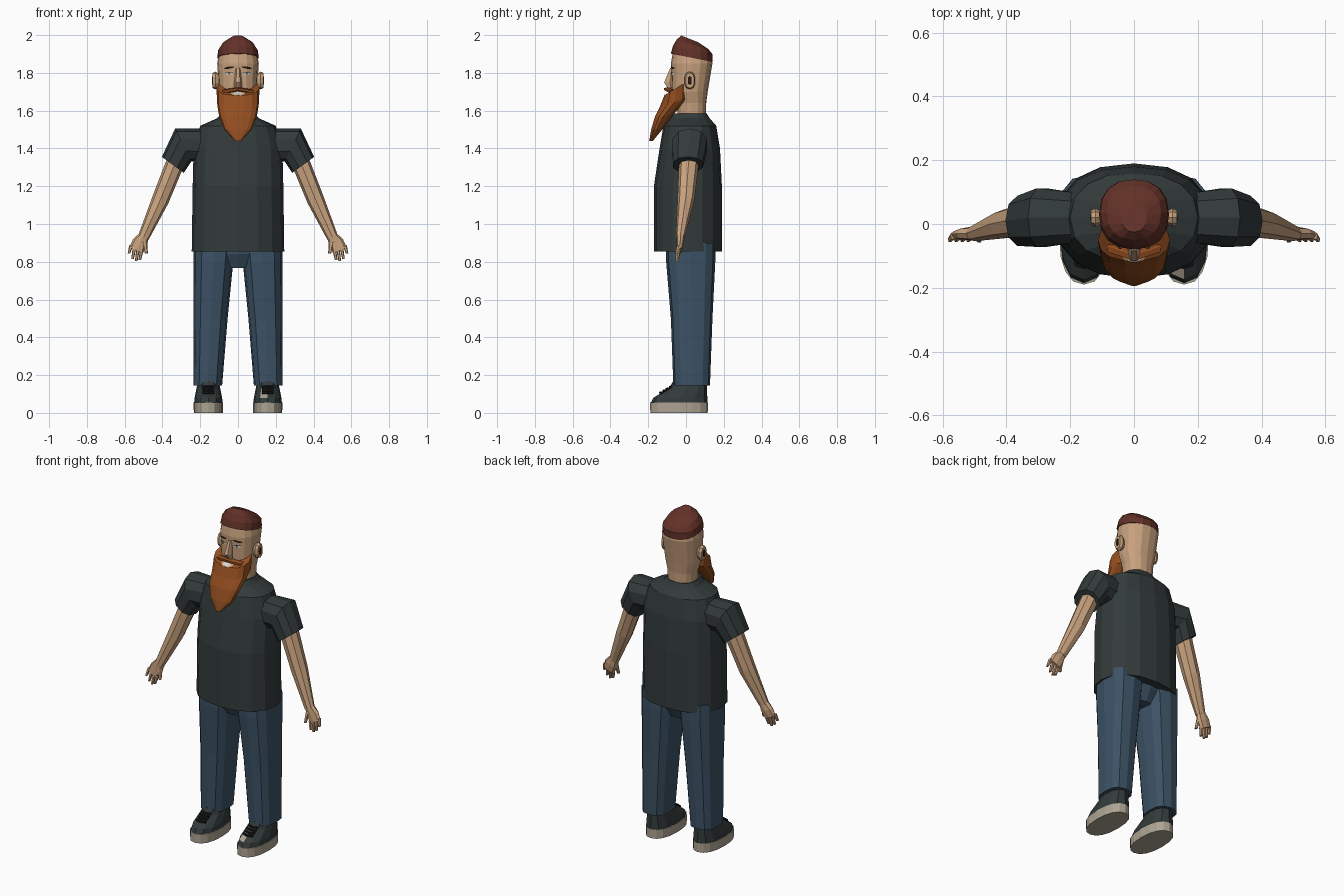
import bpy
import bmesh
from math import sin, cos, tau, radians, copysign
from mathutils import Vector
from mathutils.bvhtree import BVHTree

default_cube = bpy.data.objects.get("Cube")
if default_cube:
    bpy.data.objects.remove(default_cube, do_unlink=True)


def make_material(name, red, green, blue):
    material = bpy.data.materials.new(name)
    material.use_nodes = True
    colour = (red, green, blue, 1)
    material.diffuse_color = colour
    shader = next(node for node in material.node_tree.nodes if node.type == "BSDF_PRINCIPLED")
    shader.inputs["Base Color"].default_value = colour
    return material


skin = make_material("skin", red=.58, green=.36, blue=.21)
hair = make_material("dark red hair", red=.12, green=.03, blue=.02)
ginger = make_material("ginger beard", red=.29, green=.075, blue=.014)
charcoal = make_material("charcoal cloth", red=.033, green=.043, blue=.043)
denim = make_material("blue denim", red=.045, green=.085, blue=.13)
cream = make_material("cream rubber", red=.42, green=.37, blue=.29)
black = make_material("black lace", red=.01, green=.01, blue=.01)
brown = make_material("dark brown", red=.02, green=.01, blue=.006)
white = make_material("off white", red=.7, green=.66, blue=.6)
grey_blue = make_material("grey blue", red=.12, green=.2, blue=.26)


def finish(bm, name, material):
    mesh = bpy.data.meshes.new(name)
    bm.to_mesh(mesh)
    bm.free()
    mesh.materials.append(material)
    obj = bpy.data.objects.new(name, mesh)
    bpy.context.collection.objects.link(obj)
    return obj


def ring(z, wide, deep, x=0, y=.02, roll=0, pitch=0):
    """Cross-section: centre, half sizes, roll in degrees and front-to-back slope."""
    return Vector((x, y, z)), wide, deep, radians(roll), pitch


def loft(name, material, *rings, sides=12, power=2.3, side=1):
    """Skin a run of rounded cross-sections; side -1 builds it on the right."""
    bm = bmesh.new()
    loops = []
    for centre, wide, deep, roll, pitch in rings:
        loop = []
        for step in range(sides):
            angle = tau * step / sides
            across, along = (copysign(abs(wave) ** (2 / power), wave)
                             for wave in (cos(angle), sin(angle)))
            across, along = across * wide, along * deep
            point = centre + Vector((across * cos(roll), along,
                                     across * sin(roll) + along * pitch))
            point.x *= side
            loop.append(bm.verts.new(point))
        loops.append(loop)
    for low, high in zip(loops, loops[1:]):
        for step in range(sides):
            bm.faces.new((low[step - 1], low[step], high[step], high[step - 1]))
    bm.faces.new(loops[0])
    bm.faces.new(loops[-1])
    bmesh.ops.recalc_face_normals(bm, faces=bm.faces)
    return finish(bm, name, material)


def tree_of(obj):
    mesh = obj.data
    return BVHTree.FromPolygons([vert.co for vert in mesh.vertices],
                                [face.vertices[:] for face in mesh.polygons])


def decal(name, material, tree, x, z, wide, high, lift=.004, slant=0):
    """Thin elliptical patch laid onto the front of a surface."""
    bm = bmesh.new()

    def on_surface(across, up):
        point = Vector((x + across, -1, z + up - slant * across))
        point.y = tree.ray_cast(point, Vector((0, 1, 0)))[0].y - lift
        return bm.verts.new(point)

    centre = on_surface(0, 0)
    angles = [tau * step / 10 for step in range(10)]
    rim = [on_surface(wide * cos(angle), high * sin(angle)) for angle in angles]
    for last, following in zip(rim, rim[1:] + rim[:1]):
        bm.faces.new((centre, last, following))
    return finish(bm, name, material)


# Shirt body with shoulders and collar
loft("shirt_body", charcoal,
     ring(z=.855, wide=.245, deep=.18, y=.01),
     ring(z=1.2, wide=.24, deep=.18, y=.01),
     ring(z=1.4, wide=.235, deep=.16),
     ring(z=1.52, wide=.2, deep=.14),
     ring(z=1.56, wide=.11, deep=.105),
     ring(z=1.585, wide=.09, deep=.09), sides=16)

# Neck, head and hair
head = loft("head", skin,
            ring(z=1.55, wide=.08, deep=.075, y=.03),
            ring(z=1.64, wide=.085, deep=.077, y=.03),
            ring(z=1.7, wide=.1, deep=.095),
            ring(z=1.85, wide=.11, deep=.11, y=.03),
            ring(z=1.91, wide=.1, deep=.1, y=.03), sides=16)
loft("cropped_hair", hair,
     ring(z=1.88, wide=.11, deep=.11, y=.03, pitch=-.2),
     ring(z=1.92, wide=.105, deep=.105, y=.035, pitch=-.2),
     ring(z=1.95, wide=.085, deep=.085, y=.035, pitch=-.3),
     ring(z=1.98, wide=.04, deep=.045, pitch=-.4), sides=16)

# Nose and beard
loft("nose", skin,
     ring(z=1.825, wide=.012, deep=.012, y=-.073),
     ring(z=1.75, wide=.02, deep=.035, y=-.085),
     ring(z=1.72, wide=.02, deep=.02, y=-.08), sides=6)
beard = loft("beard", ginger,
             ring(z=1.72, wide=.113, deep=.066, y=-.05, pitch=.6),
             ring(z=1.645, wide=.112, deep=.08, y=-.06, pitch=.3),
             ring(z=1.57, wide=.1, deep=.045, y=-.12),
             ring(z=1.5, wide=.073, deep=.03, y=-.155),
             ring(z=1.44, wide=.015, deep=.01, y=-.185), sides=14)

# Mouth
head_tree, beard_tree = tree_of(head), tree_of(beard)
decal("lips", skin, beard_tree, x=0, z=1.693, wide=.038, high=.014)
decal("teeth", white, beard_tree, x=0, z=1.691, wide=.024, high=.007, lift=.008)

for label, side in (("left", 1), ("right", -1)):
    def part(name, material, *rings, **options):
        return loft(label + "_" + name, material, *rings, side=side, **options)

    def face_mark(name, material, **options):
        decal(label + "_" + name, material, head_tree, x=side * .046, **options)

    # Brows and eyes
    face_mark("eyebrow", brown, z=1.828, wide=.028, high=.006, slant=side * .15)
    face_mark("eye", white, z=1.796, wide=.02, high=.007)
    face_mark("iris", grey_blue, z=1.796, wide=.007, high=.006, lift=.006)
    face_mark("eyelid", brown, z=1.804, wide=.022, high=.002, lift=.006)

    # Moustache and ear
    part("moustache", ginger,
         ring(x=0, y=-.098, z=1.714, wide=.01, deep=.02, roll=90),
         ring(x=.08, y=-.07, z=1.7, wide=.012, deep=.02, roll=70), sides=6)
    part("ear", skin,
         ring(x=.1, z=1.76, wide=.035, deep=.02, roll=90),
         ring(x=.12, z=1.76, wide=.047, deep=.03, roll=90),
         ring(x=.135, z=1.76, wide=.04, deep=.024, roll=90), sides=10)
    part("ear_hollow", brown,
         ring(x=.13, z=1.76, wide=.024, deep=.012, roll=90),
         ring(x=.137, z=1.76, wide=.022, deep=.01, roll=90), sides=8)

    # Sleeve, arm and hand
    part("sleeve", charcoal,
         ring(x=.17, z=1.415, wide=.09, deep=.08, roll=90),
         ring(x=.29, z=1.418, wide=.097, deep=.096, roll=64),
         ring(x=.345, z=1.313, wide=.072, deep=.082, y=.01, roll=36), sides=10)
    part("arm", skin,
         ring(x=.31, z=1.38, wide=.05, deep=.055, roll=30),
         ring(x=.41, z=1.13, wide=.046, deep=.045, y=0, roll=26),
         ring(x=.5, z=.93, wide=.03, deep=.024, y=-.03, roll=25), sides=8)
    part("palm", skin,
         ring(x=.5, z=.935, wide=.029, deep=.022, y=-.03, roll=25),
         ring(x=.52, z=.9, wide=.041, deep=.02, y=-.03, roll=25),
         ring(x=.54, z=.86, wide=.039, deep=.016, y=-.035, roll=25), sides=8)
    for index, length in enumerate((.04, .055, .05, .03)):
        knuckle_x, knuckle_z = .51 + .019 * index, .85 + .008 * index
        part("finger_" + str(index + 1), skin,
             ring(x=knuckle_x, z=knuckle_z + .01, wide=.01, deep=.012, y=-.037, roll=25),
             ring(x=knuckle_x + .01, z=knuckle_z - length, wide=.007, deep=.009, y=-.048),
             sides=6)
    part("thumb", skin,
         ring(x=.495, z=.91, wide=.014, deep=.015, y=-.035),
         ring(x=.485, z=.845, wide=.008, deep=.009, y=-.05), sides=6)

    # Trouser leg
    part("trouser_leg", denim,
         ring(x=.16, z=.145, wide=.076, deep=.097, y=.03),
         ring(x=.145, z=.5, wide=.09, deep=.11, y=.03),
         ring(x=.13, z=.8, wide=.105, deep=.13, y=.025),
         ring(x=.125, z=.9, wide=.11, deep=.13, y=.025), power=2.7)

    # Shoe
    foot = .157
    part("shoe_sole", cream,
         ring(x=foot, z=0, wide=.077, deep=.152, y=-.037),
         ring(x=foot, z=.055, wide=.078, deep=.153, y=-.037), sides=16)
    upper = part("shoe_upper", charcoal,
                 ring(x=foot, z=.055, wide=.075, deep=.15, y=-.035),
                 ring(x=foot, z=.08, wide=.073, deep=.143, y=-.03),
                 ring(x=foot, z=.13, wide=.063, deep=.1, y=.01),
                 ring(x=foot, z=.165, wide=.055, deep=.09))
    if side == 1:
        # Pale inner toe panel
        upper.data.materials.append(cream)
        for face in upper.data.polygons:
            if face.center.y < -.11 and face.center.x < foot and face.center.z > .08:
                face.material_index = 1
    for index in range(4):
        lace_y, lace_z = -.135 + .017 * index, .107 + .01 * index
        part("lace_" + str(index + 1), black,
             *[ring(x=foot + offset, y=lace_y + abs(offset) / 3, z=lace_z,
                    wide=.007, deep=.008, roll=90) for offset in (-.03, 0, .03)], sides=6)

# Trouser seat
loft("trouser_seat", denim,
     ring(z=.768, wide=.06, deep=.085),
     ring(z=.84, wide=.12, deep=.12),
     ring(z=.92, wide=.2, deep=.13), power=2.6)
